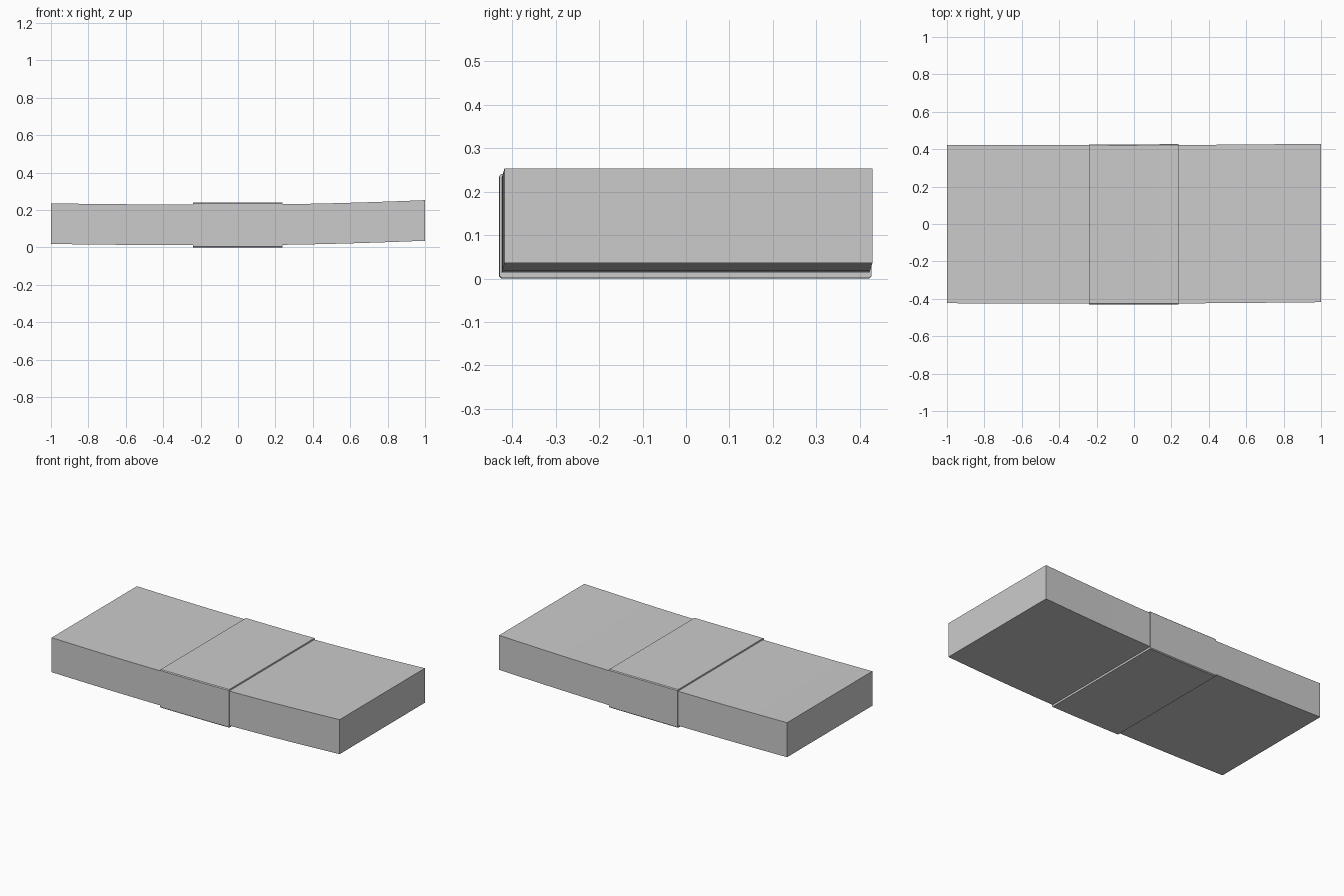
import bpy, bmesh

if "Cube" in bpy.data.objects:
    bpy.data.objects.remove(bpy.data.objects["Cube"])


def sag(x):
    # gentle lift of both ends, stronger on the right
    if x < 0:
        return 0.006 * max(0, (-x - 0.3) / 0.7) ** 2
    return 0.023 * max(0, (x - 0.1) / 0.9) ** 1.6


def drift(x):
    # slight sideways bend
    return -0.002 + (0.002 * x * x if x < 0 else 0.0075 * x ** 1.5)


def section(half_w, z0, z1, c):
    # rectangle outline with corners cut by c
    if c == 0:
        return [(-half_w, z0), (half_w, z0), (half_w, z1), (-half_w, z1)]
    w = half_w
    return [(-w + c, z0), (w - c, z0), (w, z0 + c), (w, z1 - c),
            (w - c, z1), (-w + c, z1), (-w, z1 - c), (-w, z0 + c)]


def sweep(bm, outline, x0, x1, n):
    # run an outline along the bent length, return its rings
    rings = []
    for i in range(n + 1):
        x = x0 + (x1 - x0) * i / n
        rings.append([bm.verts.new((x, y + drift(x), z + sag(x))) for y, z in outline])
    bridge(bm, rings)
    return rings


def bridge(bm, rings):
    for a, b in zip(rings, rings[1:]):
        k = len(a)
        for j in range(k):
            bm.faces.new((a[j], a[(j + 1) % k], b[(j + 1) % k], b[j]))


def finish(bm, name):
    bmesh.ops.recalc_face_normals(bm, faces=bm.faces[:])
    me = bpy.data.meshes.new(name)
    bm.to_mesh(me)
    bm.free()
    ob = bpy.data.objects.new(name, me)
    bpy.context.collection.objects.link(ob)
    bpy.ops.object.select_all(action='DESELECT')
    bpy.context.view_layer.objects.active = ob
    ob.select_set(True)
    bpy.ops.object.shade_smooth_by_angle()


# bent stack of paper
bm = bmesh.new()
rings = sweep(bm, section(0.4235, 0.013, 0.23, 0), -1, 1, 24)
bm.faces.new(rings[0])
bm.faces.new(rings[-1])
finish(bm, "paper_stack")

# paper band wrapped round the middle
bm = bmesh.new()
outer = sweep(bm, section(0.428, 0.0, 0.24, 0.005), -0.24, 0.237, 6)
inner = sweep(bm, section(0.424, 0.0125, 0.2305, 0.0005), -0.24, 0.237, 6)
for end in (0, -1):
    bridge(bm, [outer[end], inner[end]])
finish(bm, "paper_band")
